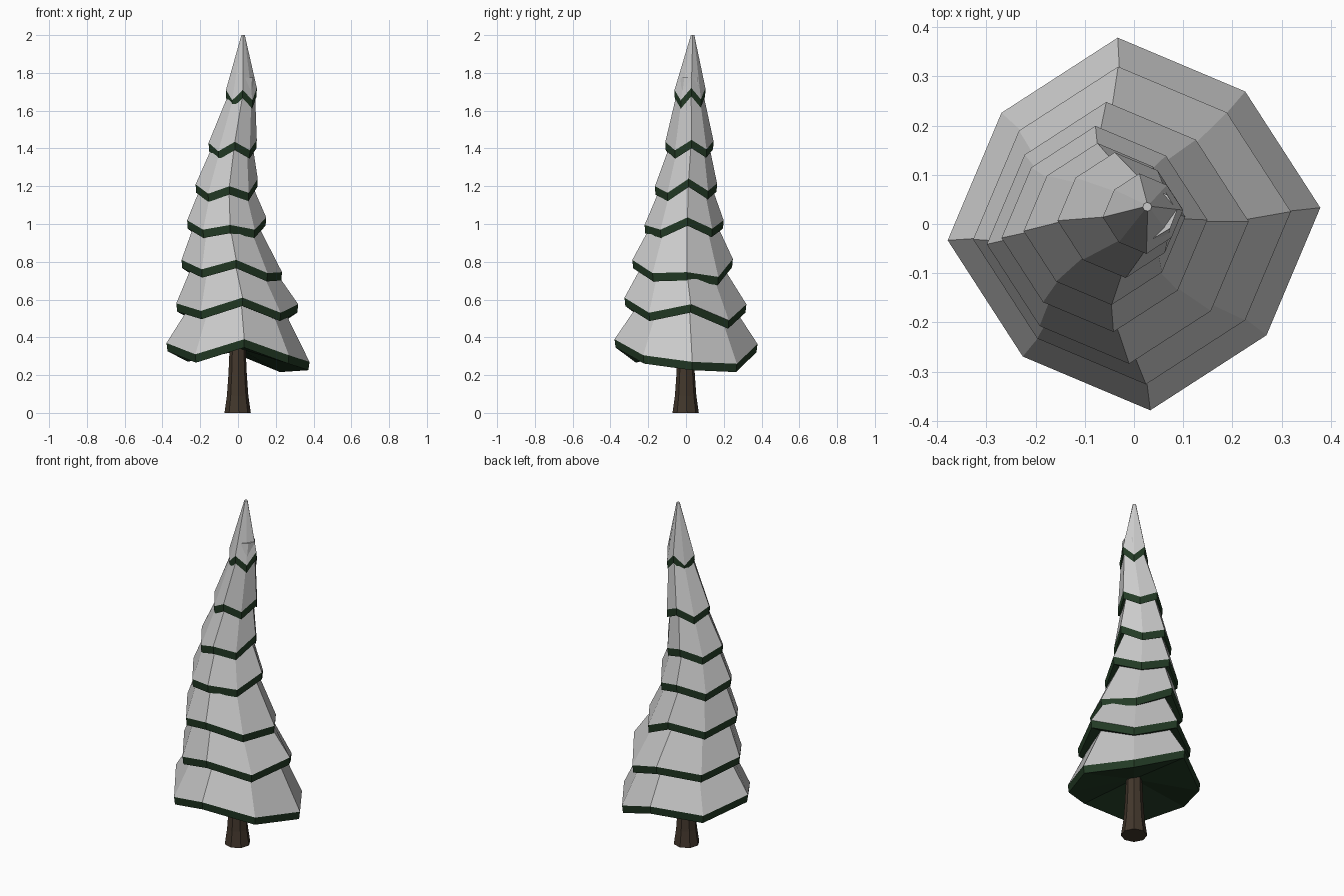
import bpy, math

if "Cube" in bpy.data.objects:
    bpy.data.objects.remove(bpy.data.objects["Cube"])

SIDES = 8
BAND = 0.044  # depth of the green edge under the snow


def material(name, rgb):
    m = bpy.data.materials.new(name)
    m.diffuse_color = (*rgb, 1)
    m.use_nodes = True
    m.node_tree.nodes["Principled BSDF"].inputs["Base Color"].default_value = m.diffuse_color
    return m


green = material("dark_green", (0.016, 0.042, 0.018))
brown = material("bark_brown", (0.055, 0.038, 0.025))


def ring(cx, cy, r, heights, odd=1.0, turn=5):
    """Polygon ring; odd scales the radius of every second corner."""
    pts = []
    for k, z in enumerate(heights):
        a = math.radians(turn + 360 * k / len(heights))
        q = r * (odd if k % 2 else 1)
        pts.append((cx + q * math.cos(a), cy + q * math.sin(a), z))
    return pts


def loft(name, rings, mat=None, caps=(True, True)):
    """Skin a stack of rings; a one-point ring closes as a fan."""
    verts, faces, starts = [], [], []
    for pts in rings:
        starts.append(len(verts))
        verts += pts
    for i in range(len(rings) - 1):
        a, b = starts[i], starts[i + 1]
        n = max(len(rings[i]), len(rings[i + 1]))
        for k in range(n):
            j = (k + 1) % n
            if len(rings[i]) == 1:
                faces.append((a, b + j, b + k))
            else:
                faces.append((a + k, a + j, b + j, b + k))
    if caps[0]:
        faces.append(tuple(reversed(range(len(rings[0])))))
    if caps[1]:
        faces.append(tuple(range(starts[-1], len(verts))))
    me = bpy.data.meshes.new(name)
    me.from_pydata(verts, [], faces)
    me.update()
    if mat:
        me.materials.append(mat)
    ob = bpy.data.objects.new(name, me)
    bpy.context.collection.objects.link(ob)
    return ob


# Tiers: centre x, centre y, radius, drooping rim height at each corner
tiers = [
    (0.0, 0.0, 0.38, (0.27, 0.26, 0.365, 0.315, 0.37, 0.31, 0.39, 0.305)),
    (-0.004, -0.003, 0.324, (0.575, 0.49, 0.575, 0.53, 0.58, 0.54, 0.61, 0.53)),
    (-0.033, -0.018, 0.267, (0.745, 0.72, 0.815, 0.76, 0.81, 0.76, 0.81, 0.74)),
    (-0.06, -0.01, 0.21, (1.035, 0.975, 1.02, 0.97, 1.02, 0.97, 0.995, 0.97)),
    (-0.06, 0.0, 0.165, (1.24, 1.175, 1.215, 1.17, 1.21, 1.16, 1.2, 1.165)),
    (-0.028, 0.018, 0.128, (1.445, 1.395, 1.44, 1.39, 1.43, 1.385, 1.435, 1.39)),
    (0.018, 0.021, 0.082, (1.72, 1.66, 1.72, 1.66, 1.71, 1.655, 1.71, 1.655)),
]

for i, (cx, cy, r, zs) in enumerate(tiers):
    mean = sum(zs) / SIDES
    rim = ring(cx, cy, r, zs, 0.925)
    # Snow leans up into the tier above, or to the blunt tip
    if i + 1 < len(tiers):
        nx, ny, nr, nz = tiers[i + 1]
        top = ring(nx + 0.4 * (nx - cx), ny + 0.4 * (ny - cy), nr * 0.62,
                   [sum(nz) / SIDES + 0.09] * SIDES, 0.95)
    else:
        top = ring(0.027, 0.035, 0.009, [2.0] * SIDES)
    loft(f"snow_tier_{i + 1}", [rim, top], caps=(False, True))
    # Green edge and shallow hollow underside
    low = ring(cx, cy, r * 0.985, [z - BAND for z in zs], 0.925)
    loft(f"branch_tier_{i + 1}", [[(cx, cy, mean + 0.02)], low, rim], green,
         caps=(False, False))

# Flared trunk
profile = [(0.0, 0.07), (0.09, 0.057), (0.2, 0.049), (0.4, 0.04)]
loft("trunk", [ring(-0.002, -0.002, r, [z] * SIDES) for z, r in profile], brown)
